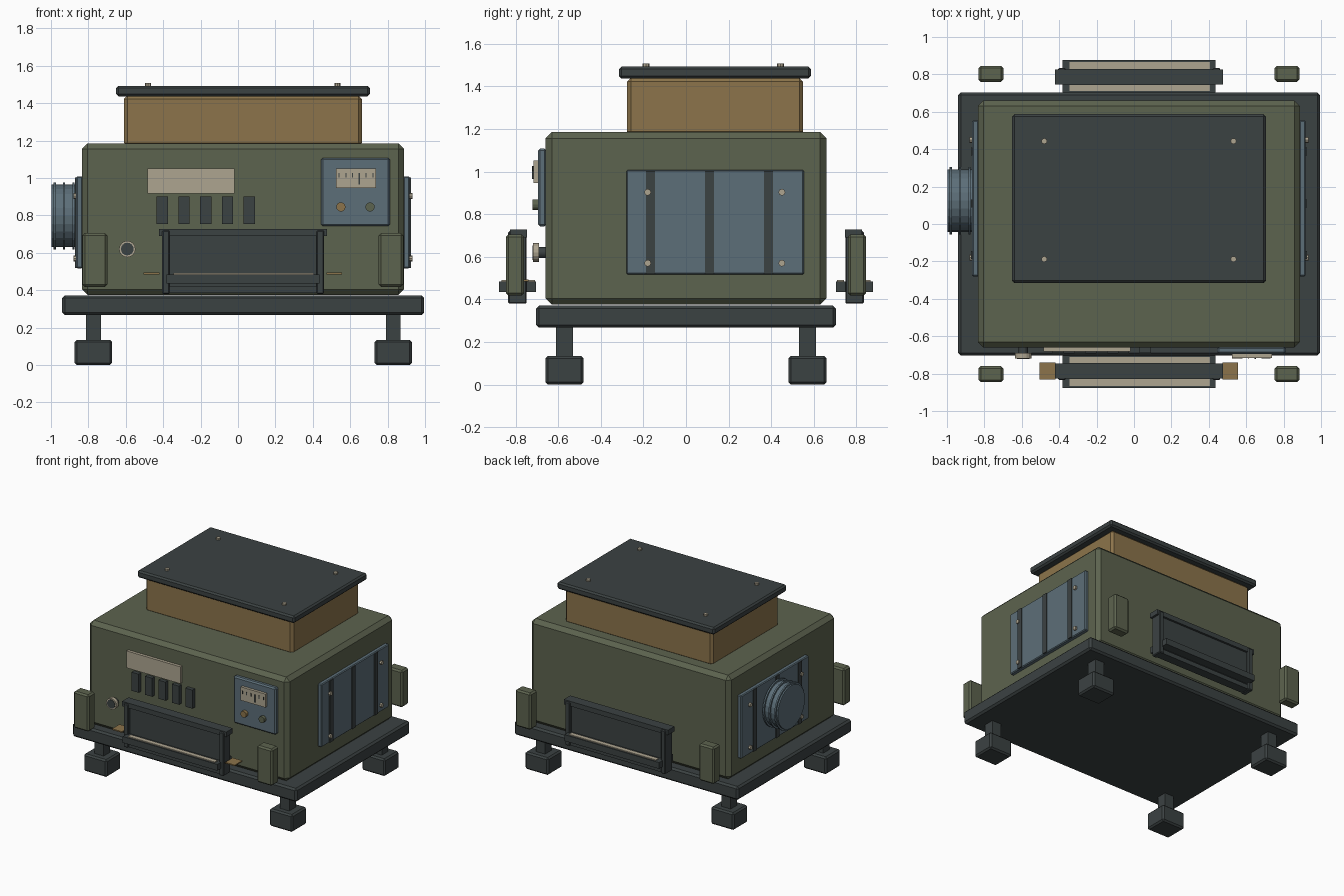
import bpy, bmesh, math
from mathutils import Matrix, Vector

if "Cube" in bpy.data.objects:
    bpy.data.objects.remove(bpy.data.objects["Cube"])


def material(name, rgb):
    m = bpy.data.materials.new(name)
    m.diffuse_color = (*rgb, 1)
    m.use_nodes = True
    m.node_tree.nodes["Principled BSDF"].inputs["Base Color"].default_value = m.diffuse_color
    return m


OLIVE = material("olive paint", (0.108, 0.125, 0.077))
DARK = material("dark grey metal", (0.044, 0.054, 0.055))
TAN = material("tan paint", (0.262, 0.175, 0.070))
BLUE = material("blue grey steel", (0.108, 0.158, 0.190))
CREAM = material("cream", (0.420, 0.375, 0.280))


def finish(name, bm, mat, bevel=0.0):
    if bevel:
        bmesh.ops.bevel(bm, geom=bm.edges[:], offset=bevel, segments=1,
                        affect='EDGES', profile=0.5)
    bmesh.ops.recalc_face_normals(bm, faces=bm.faces[:])
    me = bpy.data.meshes.new(name)
    bm.to_mesh(me)
    bm.free()
    me.materials.append(mat)
    ob = bpy.data.objects.new(name, me)
    bpy.context.collection.objects.link(ob)
    return ob


def box(name, x, y, z, mat, bevel=0.0):
    """Box from (min, max) pairs; pairs may come in any order."""
    x, y, z = sorted(x), sorted(y), sorted(z)
    bm = bmesh.new()
    size = Vector((x[1] - x[0], y[1] - y[0], z[1] - z[0]))
    mid = Vector((x[0] + x[1], y[0] + y[1], z[0] + z[1])) / 2
    bmesh.ops.create_cube(bm, size=1, matrix=Matrix.Translation(mid) @ Matrix.Diagonal((*size, 1)))
    return finish(name, bm, mat, bevel)


def cyl(name, start, axis, length, r, mat, sides=12):
    """Cylinder growing from start along axis."""
    axis = Vector(axis)
    rot = Vector((0, 0, 1)).rotation_difference(axis).to_matrix().to_4x4()
    bm = bmesh.new()
    bmesh.ops.create_cone(bm, cap_ends=True, segments=sides, radius1=r, radius2=r, depth=length,
                          matrix=Matrix.Translation(Vector(start) + axis * length / 2) @ rot)
    return finish(name, bm, mat)


# Skid plate, body, raised hatch
box("base_plate", (-0.94, 0.995), (-0.703, 0.703), (0.267, 0.372), DARK, 0.014)
box("main_body", (-0.835, 0.888), (-0.66, 0.66), (0.375, 1.185), OLIVE, 0.03)
box("hatch_riser", (-0.61, 0.663), (-0.277, 0.55), (1.17, 1.44), TAN, 0.018)
box("hatch_lid", (-0.652, 0.705), (-0.315, 0.587), (1.437, 1.493), DARK, 0.012)
for x in (-0.48, 0.532):
    for y in (-0.188, 0.443):
        cyl("lid_screw", (x, y, 1.485), (0, 0, 1), 0.022, 0.016, CREAM, 8)

# Feet
for x in (-0.773, 0.83):
    for y in (-0.57, 0.57):
        box("foot", (x - 0.1, x + 0.1), (y - 0.09, y + 0.09), (0, 0.135), DARK, 0.012)
        box("foot_stem", (x - 0.04, x + 0.04), (y - 0.04, y + 0.04), (0.12, 0.28), DARK)

# Front and back: corner bumpers and carrying frames
for s, side in ((-1, "front"), (1, "back")):
    for x in (-0.765, 0.818):
        box(side + "_bumper", (x - 0.066, x + 0.066), (s * 0.76, s * 0.845), (0.418, 0.705), OLIVE, 0.012)
    for x in (-0.385, 0.44):
        box(side + "_frame_post", (x - 0.02, x + 0.02), (s * 0.748, s * 0.835), (0.38, 0.72), DARK, 0.006)
    box(side + "_frame_top_bar", (-0.423, 0.477), (s * 0.746, s * 0.826), (0.69, 0.728), DARK)
    box(side + "_frame_panel", (-0.37, 0.425), (s * 0.765, s * 0.81), (0.4, 0.7), DARK)
    box(side + "_frame_bottom_bar", (-0.37, 0.425), (s * 0.755, s * 0.825), (0.385, 0.42), DARK)
    box(side + "_tray", (-0.382, 0.436), (s * 0.703, s * 0.877), (0.435, 0.484), DARK)
    for y0, y1 in ((0.71, 0.742), (0.83, 0.866)):
        box(side + "_tray_strip", (-0.345, 0.405), (s * y0, s * y1), (0.482, 0.491), CREAM)

# Tan tabs beside the front frame
for x in ((-0.505, -0.42), (0.472, 0.555)):
    box("frame_tab", x, (-0.74, -0.832), (0.485, 0.494), TAN)

# Front label plate and vent slots
box("label_plate", (-0.485, -0.02), (-0.683, -0.655), (0.918, 1.05), CREAM)
for i in range(5):
    x = -0.405 + i * 0.1162
    box("vent_slot", (x - 0.03, x + 0.03), (-0.69, -0.655), (0.755, 0.9), DARK)

# Gauge panel
box("gauge_panel", (0.445, 0.812), (-0.695, -0.655), (0.742, 1.108), BLUE, 0.01)
box("gauge_face", (0.525, 0.737), (-0.716, -0.69), (0.947, 1.052), CREAM)
for i in range(6):
    x = 0.541 + i * 0.036
    box("gauge_tick", (x - 0.003, x + 0.003), (-0.72, -0.715), (1.002, 1.026), DARK)
box("gauge_needle", (0.645, 0.653), (-0.722, -0.715), (0.965, 1.026), DARK)
for x, mat in ((0.55, TAN), (0.706, OLIVE)):
    cyl("control_knob", (x, -0.69, 0.845), (0, -1, 0), 0.03, 0.025, mat, 12)

# Round cable socket
cyl("socket_stem", (-0.592, -0.655, 0.62), (0, -1, 0), 0.04, 0.025, DARK, 16)
cyl("socket_ring", (-0.592, -0.69, 0.62), (0, -1, 0), 0.028, 0.044, CREAM, 16)
cyl("socket_core", (-0.592, -0.715, 0.62), (0, -1, 0), 0.006, 0.034, DARK, 16)

# Side panels with straps and screws
for s, face, side in ((1, 0.888, "right"), (-1, -0.835, "left")):
    box(side + "_panel", (face - s * 0.005, face + s * 0.03), (-0.28, 0.553), (0.517, 1.008), BLUE, 0.006)
    for y in (-0.166, 0.11, 0.388):
        box(side + "_strap", (face, face + s * 0.036), (y - 0.021, y + 0.021), (0.52, 1.003), DARK)
    for y in (-0.18, 0.45):
        for z in (0.57, 0.903):
            cyl(side + "_panel_screw", (face + s * 0.025, y, z), (s, 0, 0), 0.02, 0.016, CREAM, 8)

# Ribbed duct port on the left
cyl("duct_port", (-0.84, 0.125, 0.797), (-1, 0, 0), 0.157, 0.167, BLUE, 24)
for x in (-0.874, -0.924, -0.974):
    cyl("duct_rib", (x, 0.125, 0.797), (-1, 0, 0), 0.012, 0.18, BLUE, 24)
